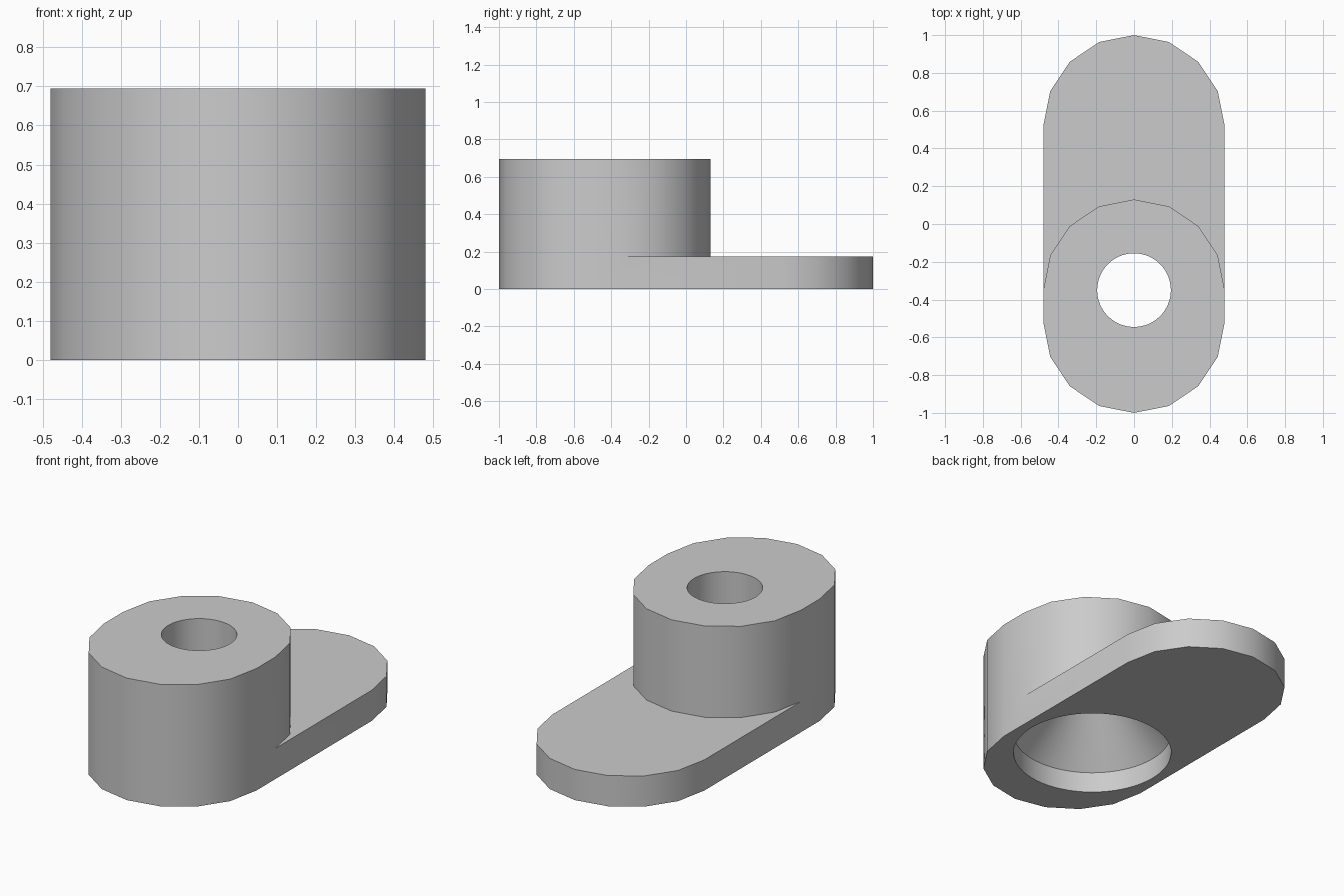
import bpy, bmesh
from math import sin, cos, pi, radians

if "Cube" in bpy.data.objects:
    bpy.data.objects.remove(bpy.data.objects["Cube"])

R = 0.48          # half width
END = 0.52        # centres of the foot's rounded ends
BORE_Y = -0.35    # centre of the boss and its bore
FOOT, TOP = 0.175, 0.695

grey = bpy.data.materials.new("light grey")
grey.use_nodes = True
grey.diffuse_color = (0.6, 0.6, 0.6, 1)
grey.node_tree.nodes["Principled BSDF"].inputs["Base Color"].default_value = (0.6, 0.6, 0.6, 1)


def arc(cy, start, steps=8):
    """Half circle of points, counter-clockwise from the start angle."""
    return [(R * cos(start + pi * i / steps), cy + R * sin(start + pi * i / steps))
            for i in range(steps + 1)]


def make_object(name, bm):
    bmesh.ops.remove_doubles(bm, verts=bm.verts, dist=1e-4)
    bmesh.ops.recalc_face_normals(bm, faces=bm.faces)
    mesh = bpy.data.meshes.new(name)
    bm.to_mesh(mesh)
    bm.free()
    mesh.materials.append(grey)
    obj = bpy.data.objects.new(name, mesh)
    bpy.context.collection.objects.link(obj)
    return obj


bm = bmesh.new()


def flat(points, z):
    bm.faces.new([bm.verts.new((x, y, z)) for x, y in points])


def wall(path, z0, z1):
    for (ax, ay), (bx, by) in zip(path, path[1:]):
        bm.faces.new([bm.verts.new(p) for p in
                      ((ax, ay, z0), (bx, by, z0), (bx, by, z1), (ax, ay, z1))])


# Foot and boss share the front wall; behind it they step apart
left, right = (R, BORE_Y), (-R, BORE_Y)
front = [right] + arc(-END, pi) + [left]
boss_back = arc(BORE_Y, 0)
foot_back = [left] + arc(END, 0) + [right]
wall(front, 0, FOOT)
wall(front, FOOT, TOP)
wall(boss_back, FOOT, TOP)
wall(foot_back, 0, FOOT)
flat(front + foot_back[1:-1], 0)
flat(front + boss_back[1:-1], TOP)
flat(foot_back + boss_back[-2:0:-1], FOOT)
bracket = make_object("bracket", bm)

# Bore with a wide conical recess underneath, turned from a profile
bm = bmesh.new()
profile = [(0, -0.1), (0.425, -0.1), (0.425, 0.12), (0.195, 0.375), (0.195, 0.8), (0, 0.8)]
verts = [bm.verts.new((r, BORE_Y, z)) for r, z in profile]
edges = [bm.edges.new(pair) for pair in zip(verts, verts[1:])]
bmesh.ops.spin(bm, geom=verts + edges, cent=(0, BORE_Y, 0), axis=(0, 0, 1),
               angle=2 * pi, steps=64)
cutter = make_object("bore_cutter", bm)
cutter.hide_render = True

cut = bracket.modifiers.new("bore", 'BOOLEAN')
cut.operation = 'DIFFERENCE'
cut.solver = 'EXACT'
cut.object = cutter
bpy.ops.object.select_all(action='DESELECT')
bracket.select_set(True)
bpy.context.view_layer.objects.active = bracket
bpy.ops.object.modifier_apply(modifier=cut.name)
bpy.data.objects.remove(cutter)
bpy.ops.object.shade_smooth_by_angle(angle=radians(30))
